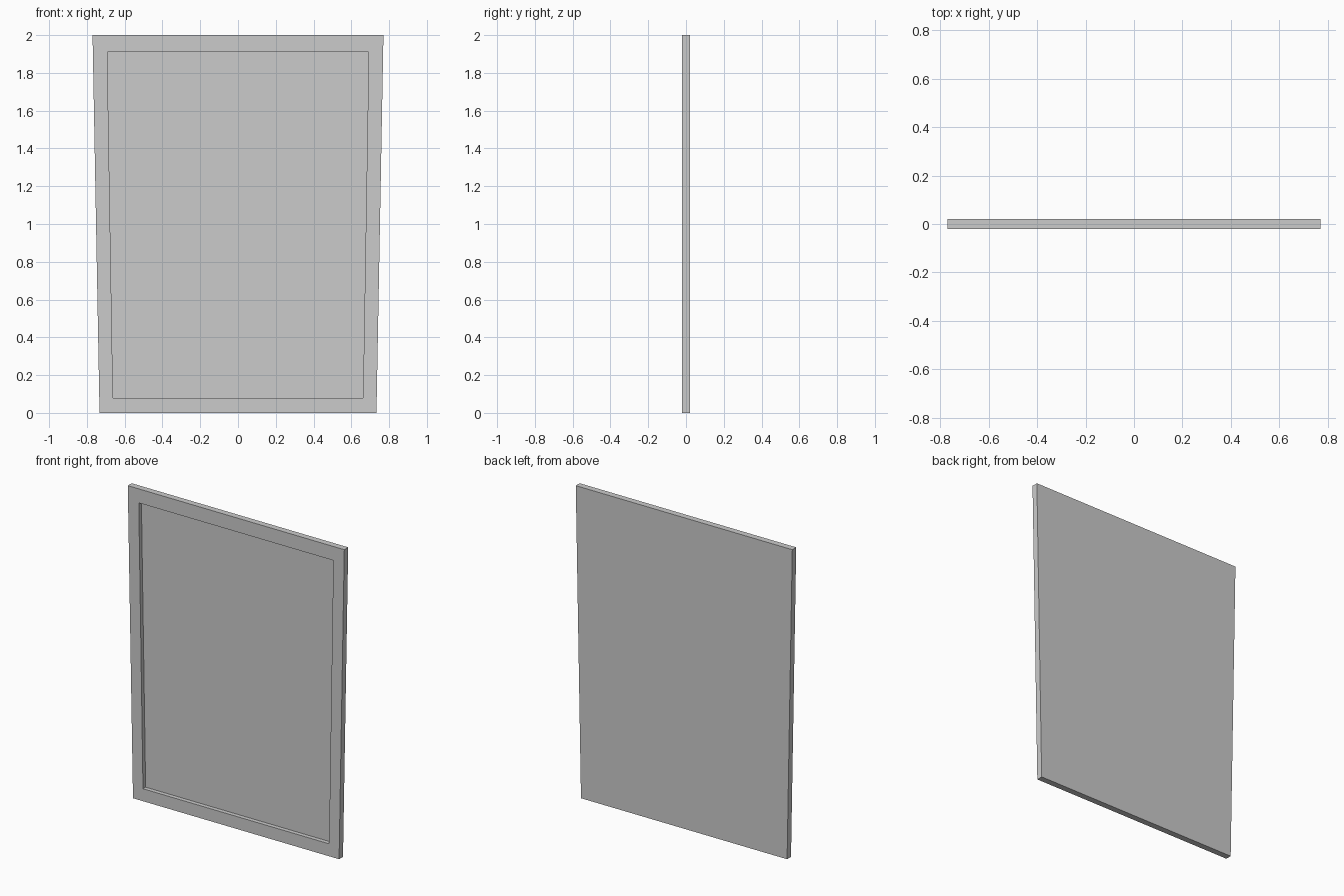
import bpy
import bmesh

cube = bpy.data.objects.get("Cube")
if cube:
    bpy.data.objects.remove(cube, do_unlink=True)

FRONT, BACK, RECESS = -0.02, 0.02, 0.007

grey = bpy.data.materials.new("light_grey")
colour = (0.6, 0.6, 0.6, 1)
grey.diffuse_color = colour
grey.use_nodes = True
grey.node_tree.nodes["Principled BSDF"].inputs["Base Color"].default_value = colour


def loop(bm, bottom, top, low, high, y):
    """Tapered rectangular ring of four vertices."""
    corners = ((-bottom, low), (bottom, low), (top, high), (-top, high))
    return [bm.verts.new((x, y, z)) for x, z in corners]


bm = bmesh.new()
# Rings run from the back, round the rim, into the recessed panel
rings = [
    loop(bm, 0.733, 0.77, 0, 2, BACK),
    loop(bm, 0.733, 0.77, 0, 2, FRONT),
    loop(bm, 0.662, 0.692, 0.08, 1.91, FRONT),
    loop(bm, 0.662, 0.692, 0.08, 1.91, RECESS),
]
for a, b in zip(rings, rings[1:]):
    for i in range(4):
        j = (i + 1) % 4
        bm.faces.new((a[i], a[j], b[j], b[i]))

# Flat back and sunken front panel
bm.faces.new(rings[0])
bm.faces.new(rings[-1])
bmesh.ops.recalc_face_normals(bm, faces=bm.faces)

mesh = bpy.data.meshes.new("framed_panel")
bm.to_mesh(mesh)
bm.free()
mesh.materials.append(grey)
panel = bpy.data.objects.new("framed_panel", mesh)
bpy.context.collection.objects.link(panel)
